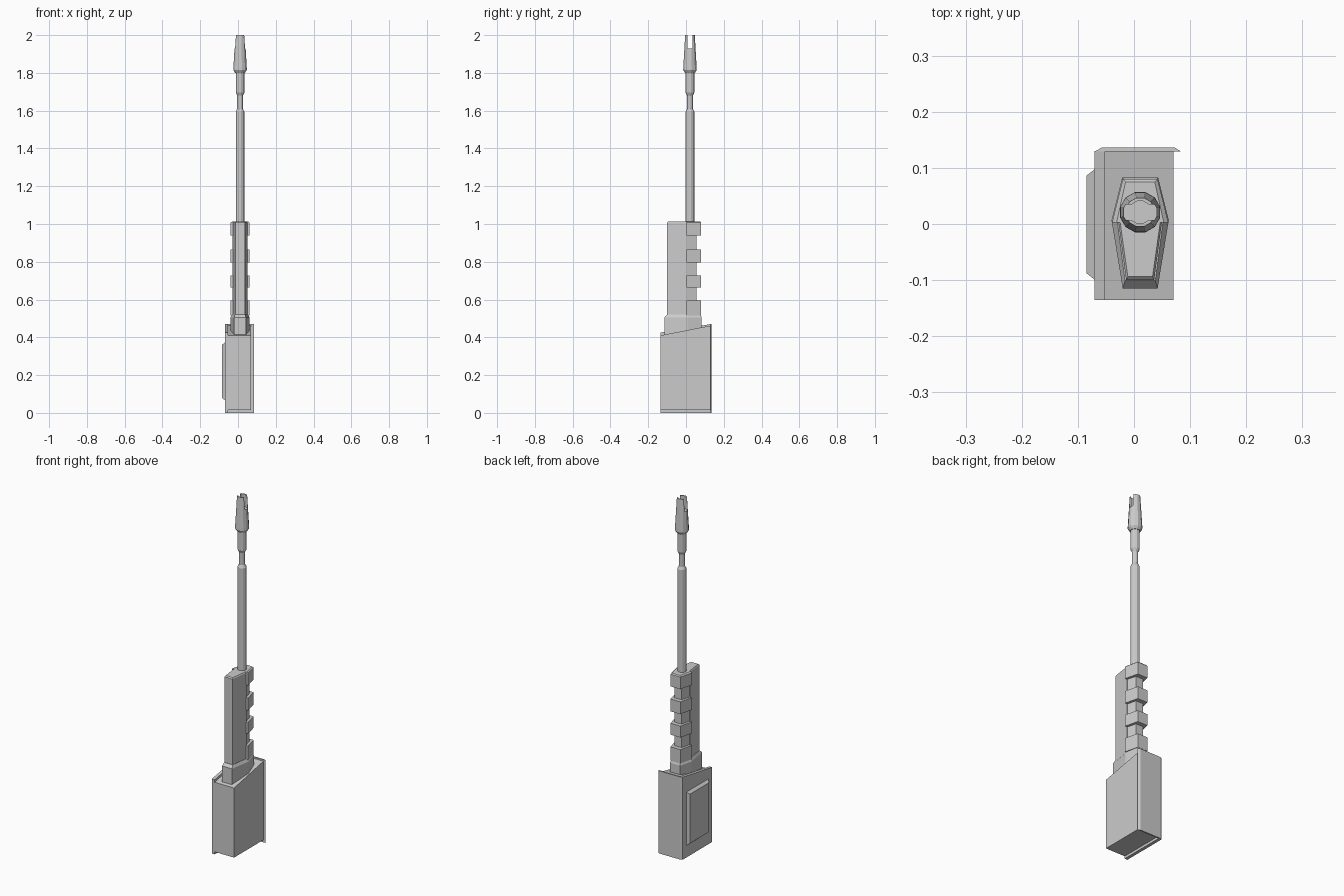
import bpy, bmesh, math

if "Cube" in bpy.data.objects:
    bpy.data.objects.remove(bpy.data.objects["Cube"])

CX, BY = 0.011, 0.021          # grip centre line in x, barrel axis in y

grey = bpy.data.materials.new("plain_grey")
grey.diffuse_color = (0.6, 0.6, 0.6, 1)
grey.use_nodes = True
grey.node_tree.nodes["Principled BSDF"].inputs["Base Color"].default_value = grey.diffuse_color


def make(name, bm):
    bmesh.ops.recalc_face_normals(bm, faces=bm.faces)
    me = bpy.data.meshes.new(name)
    bm.to_mesh(me)
    bm.free()
    me.materials.append(grey)
    ob = bpy.data.objects.new(name, me)
    bpy.context.collection.objects.link(ob)
    return ob


def loft(name, rings):
    """Closed solid through rings of equal point count."""
    bm = bmesh.new()
    vs = [[bm.verts.new(p) for p in r] for r in rings]
    n = len(vs[0])
    for a, b in zip(vs, vs[1:]):
        for i in range(n):
            bm.faces.new((a[i], a[(i + 1) % n], b[(i + 1) % n], b[i]))
    bm.faces.new(vs[0][::-1])
    bm.faces.new(vs[-1])
    return make(name, bm)


def stations(rows, z):
    """Mirrored outline at height z from (y, half width) rows."""
    right = [(CX + w, y, z) for y, w in rows]
    left = [(CX - w, y, z) for y, w in reversed(rows)]
    return right + left


def side_profile(name, x0, x1, yz):
    return loft(name, [[(x, y, z) for y, z in yz] for x in (x0, x1)])


def lathe(name, prof, sides=12):
    rings = []
    for r, z in prof:
        rings.append([(CX + r * math.cos((i + .5) * math.tau / sides),
                       BY + r * math.sin((i + .5) * math.tau / sides), z)
                      for i in range(sides)])
    return loft(name, rings)


# Stock box: sloped body, taller left wall, overhanging back plate
side_profile("box_body", -0.052, 0.07,
             [(-0.135, 0.014), (0.13, 0.014), (0.13, 0.462), (-0.135, 0.41)])
side_profile("box_left_wall", -0.07, -0.052,
             [(-0.135, 0), (0.13, 0), (0.13, 0.47), (-0.135, 0.425)])
loft("box_back_plate", [[(-0.07, 0.129, z), (0.084, 0.129, z),
                         (0.073, 0.136, z), (-0.058, 0.136, z)] for z in (0, 0.47)])

# Raised bevelled panel on the left wall
loft("side_panel", [[(x, y0, z0), (x, y1, z0), (x, y1, z1), (x, y0, z1)]
                    for x, y0, y1, z0, z1 in ((-0.068, -0.101, 0.099, 0.066, 0.374),
                                              (-0.085, -0.0875, 0.086, 0.08, 0.36))])

# Six-sided grip base with a chamfered top
base = [(-0.115, 0.031), (0.007, 0.051), (0.083, 0.032)]
loft("grip_base", [stations(base, 0.38), stations(base, 0.504),
                   stations([(-0.101, 0.027), (0.007, 0.041), (0.077, 0.027)], 0.52)])

# Tapered front of the grip and the recessed core behind it
front = [(-0.1, 0.025), (0.005, 0.039)]
loft("grip_front", [stations(front, 0.5), stations(front, 1.007),
                    stations([(-0.094, 0.022), (0.005, 0.036)], 1.013)])
core = [(0.004, 0.036), (0.056, 0.022)]
loft("grip_core", [stations(core, 0.5), stations(core, 1.0)])

# Four finger blocks on the back of the grip
for i, (z0, z1) in enumerate([(0.515, 0.594), (0.663, 0.728), (0.796, 0.866), (0.938, 1.007)]):
    block = [(0.003, 0.05), (0.08, 0.031)]
    rings = [stations(block, z0), stations(block, z1)]
    if i == 3:
        rings.append(stations([(0.003, 0.042), (0.075, 0.026)], 1.013))
    loft("grip_block_%d" % (i + 1), rings)

# Barrel with a narrow neck
lathe("barrel", [(0.0235, 1.0), (0.0235, 1.595), (0.016, 1.61), (0.016, 1.68),
                 (0.0235, 1.695), (0.0235, 1.81)])

# Muzzle, bored out and slotted from side to side
muzzle = lathe("muzzle", [(0.027, 1.8), (0.037, 1.815), (0.0365, 1.83), (0.0265, 2.0)])
bore = lathe("bore_cutter", [(0.0205, 1.93), (0.0205, 2.1)])
slot = side_profile("slot_cutter", CX - 0.06, CX + 0.06,
                    [(BY - 0.0135, 1.93), (BY + 0.0135, 1.93),
                     (BY + 0.0135, 2.1), (BY - 0.0135, 2.1)])
for cutter in (bore, slot):
    cutter.hide_render = True
    cutter.hide_viewport = True
    mod = muzzle.modifiers.new("cut", 'BOOLEAN')
    mod.operation = 'DIFFERENCE'
    mod.solver = 'EXACT'
    mod.object = cutter
